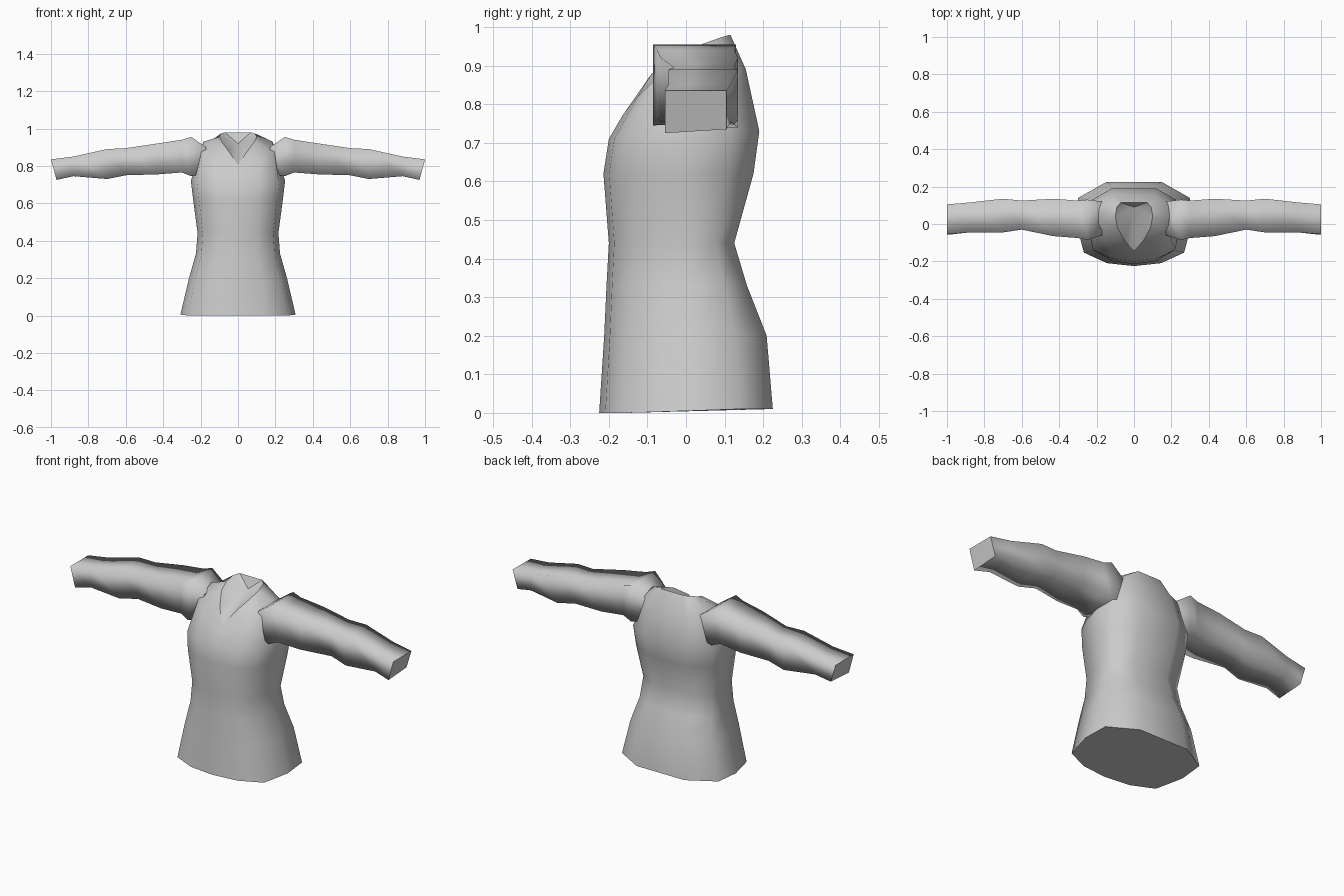
import bpy

if "Cube" in bpy.data.objects:
    bpy.data.objects.remove(bpy.data.objects["Cube"])

cloth = bpy.data.materials.new("grey_cloth")
cloth.diffuse_color = (0.6, 0.6, 0.6, 1)
cloth.use_nodes = True
cloth.node_tree.nodes["Principled BSDF"].inputs["Base Color"].default_value = cloth.diffuse_color


def make(name, verts, faces, flat=()):
    """Smooth mesh; the face indices in flat stay flat."""
    mesh = bpy.data.meshes.new(name)
    mesh.from_pydata(verts, [], faces)
    mesh.materials.append(cloth)
    for p in mesh.polygons:
        p.use_smooth = p.index not in flat
    ob = bpy.data.objects.new(name, mesh)
    bpy.context.collection.objects.link(ob)
    return ob


def loft(rings):
    """Quads between successive closed rings."""
    n = len(rings[0])
    verts = [v for r in rings for v in r]
    faces = [(k * n + i, k * n + (i + 1) % n, (k + 1) * n + (i + 1) % n, (k + 1) * n + i)
             for k in range(len(rings) - 1) for i in range(n)]
    return verts, faces


def mirrored(half):
    """Front-centre point plus right-hand points, completed on the left."""
    return half + [(-x, y, z) for x, y, z in reversed(half[1:])]


def body_ring(z, w, front, back, tilt=0):
    return mirrored([(0, front, z), (0.47 * w, 0.93 * front, z),
                     (0.87 * w, 0.68 * front, z), (w, 0, z + tilt / 2),
                     (0.97 * w, 0.62 * back, z + tilt), (0.48 * w, back, z + tilt)])


# Torso: hem, waist, chest, then shoulders and V neckline
neckline = mirrored([(0, -0.14, 0.805), (0.05, -0.09, 0.878), (0.088, -0.02, 0.93),
                     (0.1, 0.04, 0.955), (0.092, 0.09, 0.973), (0.07, 0.115, 0.98)])
shoulders = mirrored([(0, -0.165, 0.77), (0.12, -0.125, 0.82), (0.195, -0.07, 0.875),
                      (0.185, 0.03, 0.93), (0.19, 0.11, 0.9), (0.1, 0.155, 0.89)])
body = [body_ring(0, 0.308, -0.225, 0.225, 0.01),
        body_ring(0.2, 0.262, -0.212, 0.209),
        body_ring(0.33, 0.225, -0.206, 0.158),
        body_ring(0.44, 0.216, -0.2, 0.125),
        body_ring(0.62, 0.24, -0.214, 0.175),
        body_ring(0.71, 0.252, -0.2, 0.19, 0.02),
        shoulders, neckline]
verts, faces = loft(body)
faces.append(tuple(reversed(range(len(body[0])))))      # closed hem
make("torso", verts, faces, flat=(len(faces) - 1,))

# Sunken panel closing the neckline
n = len(neckline)
make("neck_panel", neckline + [(0, 0.09, 0.92)],
     [(i, (i + 1) % n, n) for i in range(n)], flat=(5,))

# Sleeves: x, front y, back y, top z, bottom z
sections = [(0.17, -0.06, 0.12, 0.90, 0.76), (0.25, -0.085, 0.13, 0.955, 0.745),
            (0.30, -0.075, 0.125, 0.94, 0.765), (0.43, -0.065, 0.135, 0.92, 0.755),
            (0.60, -0.03, 0.125, 0.895, 0.75), (0.70, -0.045, 0.135, 0.89, 0.73),
            (0.88, -0.045, 0.115, 0.85, 0.745), (1.0, -0.055, 0.105, 0.835, 0.725)]
for side, name in ((1, "right_sleeve"), (-1, "left_sleeve")):
    rings = []
    for x, f, b, t, u in sections:
        low = x - 0.03 if x == 1.0 else x               # slanted cuff
        rings.append([(side * low, f, u), (side * low, b, u + 0.01),
                      (side * x, b, t), (side * x, f, t)])
    verts, faces = loft(rings)
    last = len(verts) - 4
    faces += [(3, 2, 1, 0), (last, last + 1, last + 2, last + 3)]
    if side < 0:
        faces = [tuple(reversed(f)) for f in faces]
    make(name, verts, faces, flat=(len(faces) - 2, len(faces) - 1))
